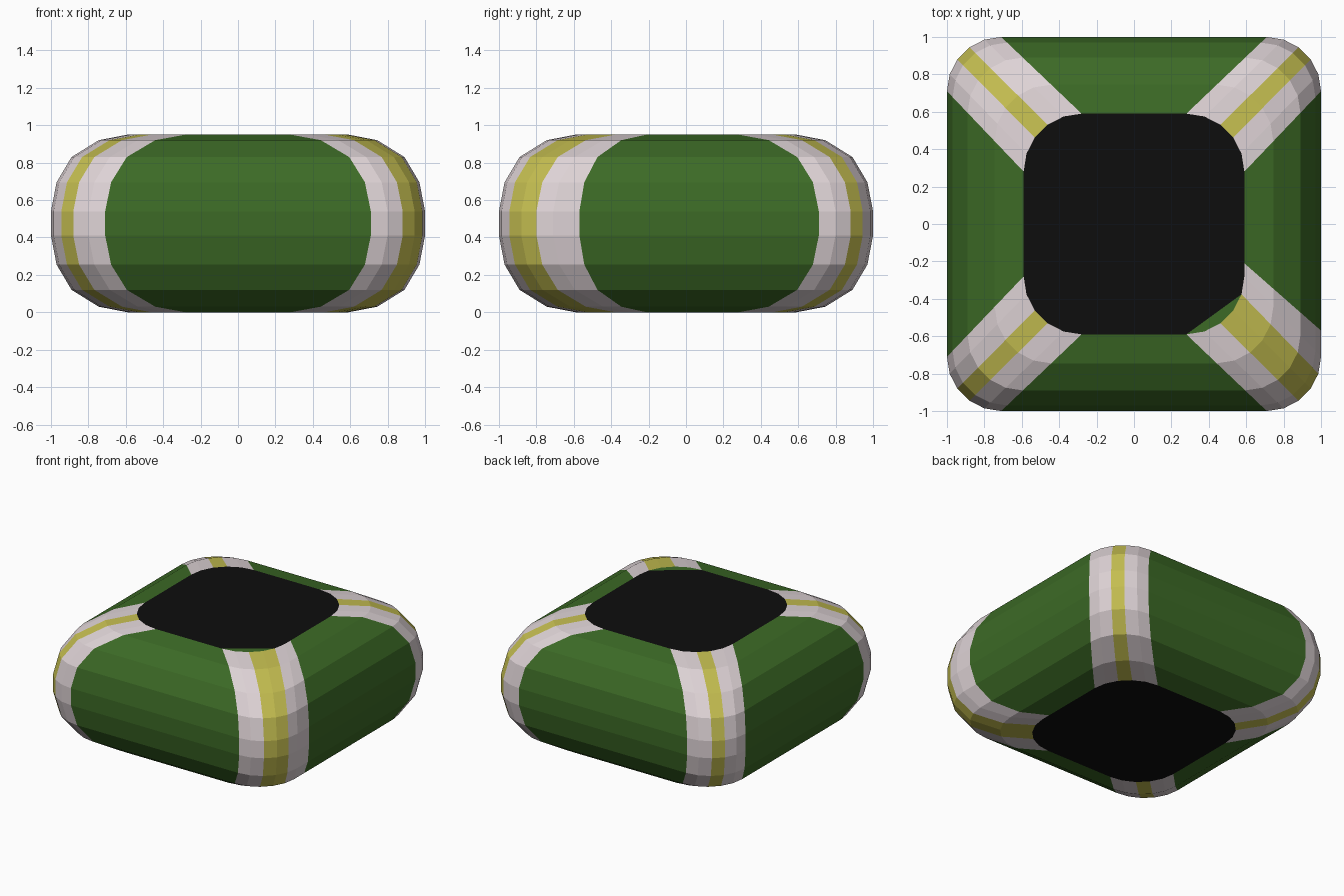
import bpy, bmesh, math

if "Cube" in bpy.data.objects:
    bpy.data.objects.remove(bpy.data.objects["Cube"])

# One flat material per colour
COLOURS = {
    "green": (0.045, 0.144, 0.019),
    "white": (0.73, 0.65, 0.67),
    "yellow": (0.55, 0.51, 0.08),
    "black": (0.004, 0.004, 0.004),
}
G, W, Y, K = range(4)

# Side profile, bottom to top: (half width, height)
PROFILE = [(0.59, 0), (0.745, 0.03), (0.89, 0.12), (0.97, 0.255), (1.0, 0.41)]
PROFILE += [(r, 0.95 - z) for r, z in reversed(PROFILE)]

# Colours around one ring, starting at the front right corner
AROUND = [W, W, Y, Y, W, W, G] + [W, W, Y, W, W, G] * 3


def ring(r):
    """Rounded square with five facets per corner, counter-clockwise."""
    t = (r - 0.59) / 0.41
    c = 0.28 + 0.43 * t
    rad = r - c
    pts = []
    for k, (sx, sy) in enumerate([(1, -1), (1, 1), (-1, 1), (-1, -1)]):
        for i in range(6):
            a = math.radians(-90 + 90 * k + 18 * i)
            pts.append((sx * c + rad * math.cos(a), sy * c + rad * math.sin(a)))
        if k == 0:  # the front right white band reaches further along the side
            pts.append((r, -c + 0.07 + 0.07 * t))
    return pts


bm = bmesh.new()
rings = [[bm.verts.new((x, y, z)) for x, y in ring(r)] for r, z in PROFILE]
n = len(rings[0])

# Striped wall
for lo, hi in zip(rings, rings[1:]):
    for i in range(n):
        j = (i + 1) % n
        bm.faces.new((lo[i], lo[j], hi[j], hi[i])).material_index = AROUND[i]

# Black flat caps, with a small green corner on the top one
bm.faces.new(rings[0][::-1]).material_index = K
top = rings[-1]
bm.faces.new(top[4:] + top[:1]).material_index = K
bm.faces.new(top[:5]).material_index = G

mesh = bpy.data.meshes.new("rounded_block")
bm.to_mesh(mesh)
bm.free()
for name, rgb in COLOURS.items():
    mat = bpy.data.materials.new(name)
    mat.diffuse_color = (*rgb, 1)
    mat.use_nodes = True
    mat.node_tree.nodes["Principled BSDF"].inputs["Base Color"].default_value = mat.diffuse_color
    mesh.materials.append(mat)
bpy.context.collection.objects.link(bpy.data.objects.new("rounded_block", mesh))
